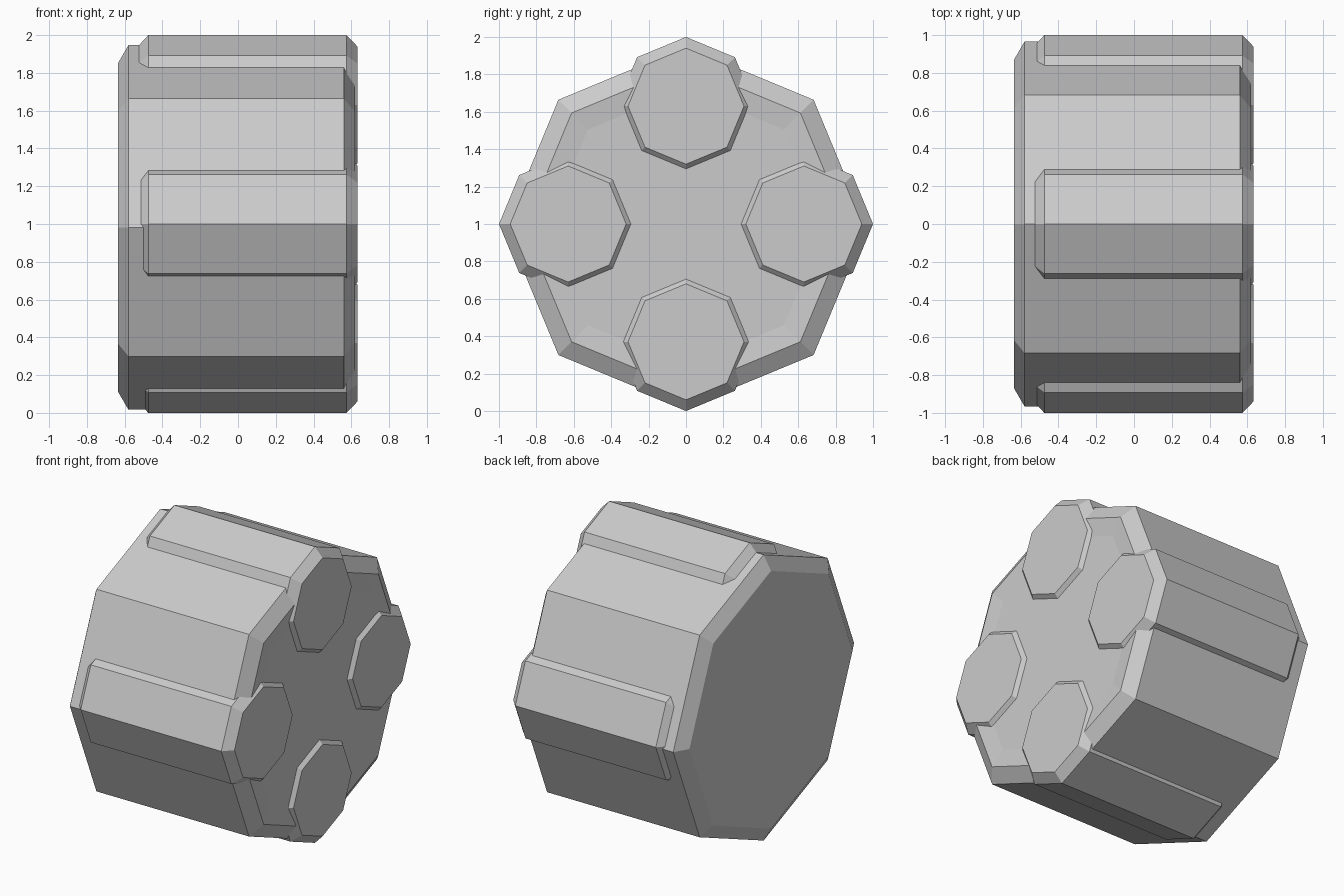
import bpy, bmesh
from math import cos, sin, pi

if "Cube" in bpy.data.objects:
    bpy.data.objects.remove(bpy.data.objects["Cube"])


def octagon_lathe(name, profile, cy, cz):
    """Eight-sided solid along x; profile is a list of (x, radius)."""
    bm = bmesh.new()
    rings = [[bm.verts.new((x, cy + r * cos(i * pi / 4), cz + r * sin(i * pi / 4)))
              for i in range(8)] for x, r in profile]
    for a, b in zip(rings, rings[1:]):
        for i in range(8):
            j = (i + 1) % 8
            bm.faces.new((a[i], a[j], b[j], b[i]))
    bm.faces.new(rings[0])
    bm.faces.new(rings[-1])
    bmesh.ops.recalc_face_normals(bm, faces=bm.faces)
    mesh = bpy.data.meshes.new(name)
    bm.to_mesh(mesh)
    bm.free()
    obj = bpy.data.objects.new(name, mesh)
    bpy.context.collection.objects.link(obj)
    return obj


# Main drum: chamfered ends, shallow dished face on +x
octagon_lathe("drum_body", [(-0.635, 0.87), (-0.58, 0.965), (0.56, 0.965),
                            (0.62, 0.865), (0.608, 0.74)], 0, 0.982)

# Four chambers set into the rim, poking out of the drum
for k, side in enumerate(("right", "top", "left", "bottom")):
    a = k * pi / 2
    octagon_lathe("chamber_" + side, [(-0.53, 0.31), (-0.475, 0.37), (0.575, 0.37),
                                      (0.632, 0.31)],
                  0.63 * cos(a), 1 + 0.63 * sin(a))
